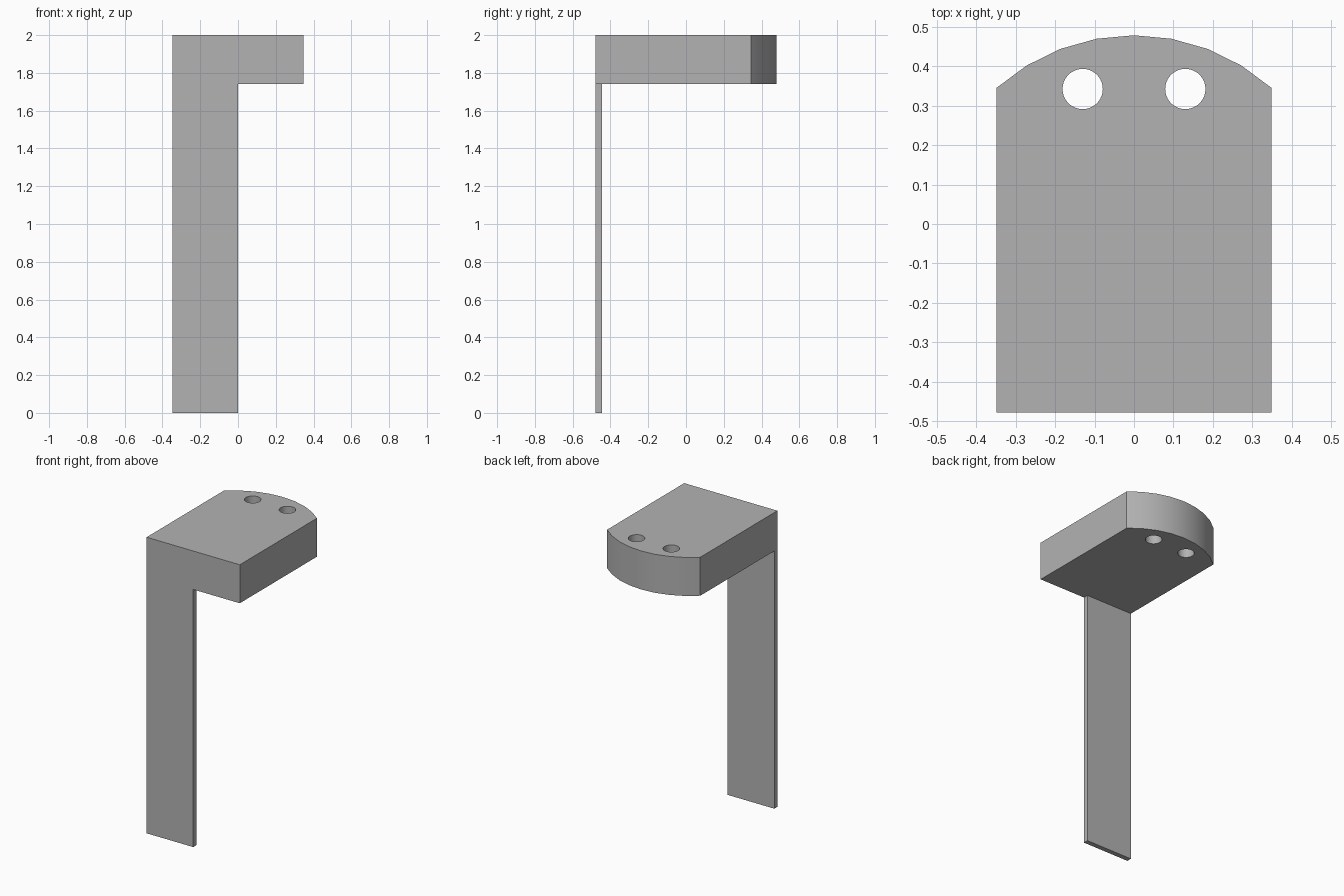
import bpy
import bmesh
from math import asin, sin, cos, radians

cube = bpy.data.objects.get("Cube")
if cube:
    bpy.data.objects.remove(cube, do_unlink=True)

HALF_W, HALF_D = 0.348, 0.478      # half width and half depth
TOP, UNDER = 2.0, 1.74             # block top and underside
SHOULDER = 0.345                   # y where the rounded back begins
LEG_THICK = 0.033

grey = bpy.data.materials.new("plain grey")
grey.use_nodes = True
colour = (0.45, 0.45, 0.45, 1)
grey.diffuse_color = colour
grey.node_tree.nodes["Principled BSDF"].inputs["Base Color"].default_value = colour


def prism(name, outline, z0, z1):
    """Extrude a counter-clockwise xy outline from z0 up to z1."""
    bm = bmesh.new()
    base = bm.faces.new([bm.verts.new((x, y, z0)) for x, y in outline])
    grown = bmesh.ops.extrude_face_region(bm, geom=[base], use_keep_orig=True)
    for v in grown["geom"]:
        if isinstance(v, bmesh.types.BMVert):
            v.co.z = z1
    bmesh.ops.recalc_face_normals(bm, faces=bm.faces)
    mesh = bpy.data.meshes.new(name)
    bm.to_mesh(mesh)
    bm.free()
    mesh.materials.append(grey)
    obj = bpy.data.objects.new(name, mesh)
    bpy.context.collection.objects.link(obj)
    return obj


def combine(target, tool, operation):
    """Apply a boolean and discard the tool."""
    tool.hide_render = True
    mod = target.modifiers.new(operation.lower(), 'BOOLEAN')
    mod.operation, mod.solver, mod.object = operation, 'EXACT', tool
    bpy.context.view_layer.objects.active = target
    bpy.ops.object.modifier_apply(modifier=mod.name)
    bpy.data.objects.remove(tool, do_unlink=True)


# Block with an eight-segment rounded back
rise = HALF_D - SHOULDER
radius = (HALF_W ** 2 + rise ** 2) / (2 * rise)
sweep = asin(HALF_W / radius)
arc = [(radius * sin(sweep * (1 - i / 4)),
        HALF_D - radius + radius * cos(sweep * (1 - i / 4))) for i in range(9)]
bracket = prism("bracket", [(-HALF_W, -HALF_D), (HALF_W, -HALF_D)] + arc, UNDER, TOP)

# Thin leg, flush with the front and right faces
front, inner = -HALF_D, -HALF_D + LEG_THICK
leg = prism("leg", [(-HALF_W, front), (0, front), (0, inner), (-HALF_W, inner)], 0, TOP - 0.1)
combine(bracket, leg, 'UNION')

# Two round through holes
for side in (-1, 1):
    circle = [(side * 0.13 + 0.051 * cos(radians(a)), 0.342 + 0.051 * sin(radians(a)))
              for a in range(0, 360, 10)]
    combine(bracket, prism("hole_cutter", circle, UNDER - 0.1, TOP + 0.1), 'DIFFERENCE')

# Smooth the curved walls, keep the corners sharp
bpy.ops.object.select_all(action='DESELECT')
bracket.select_set(True)
bpy.context.view_layer.objects.active = bracket
bpy.ops.object.shade_smooth_by_angle(angle=radians(30))
